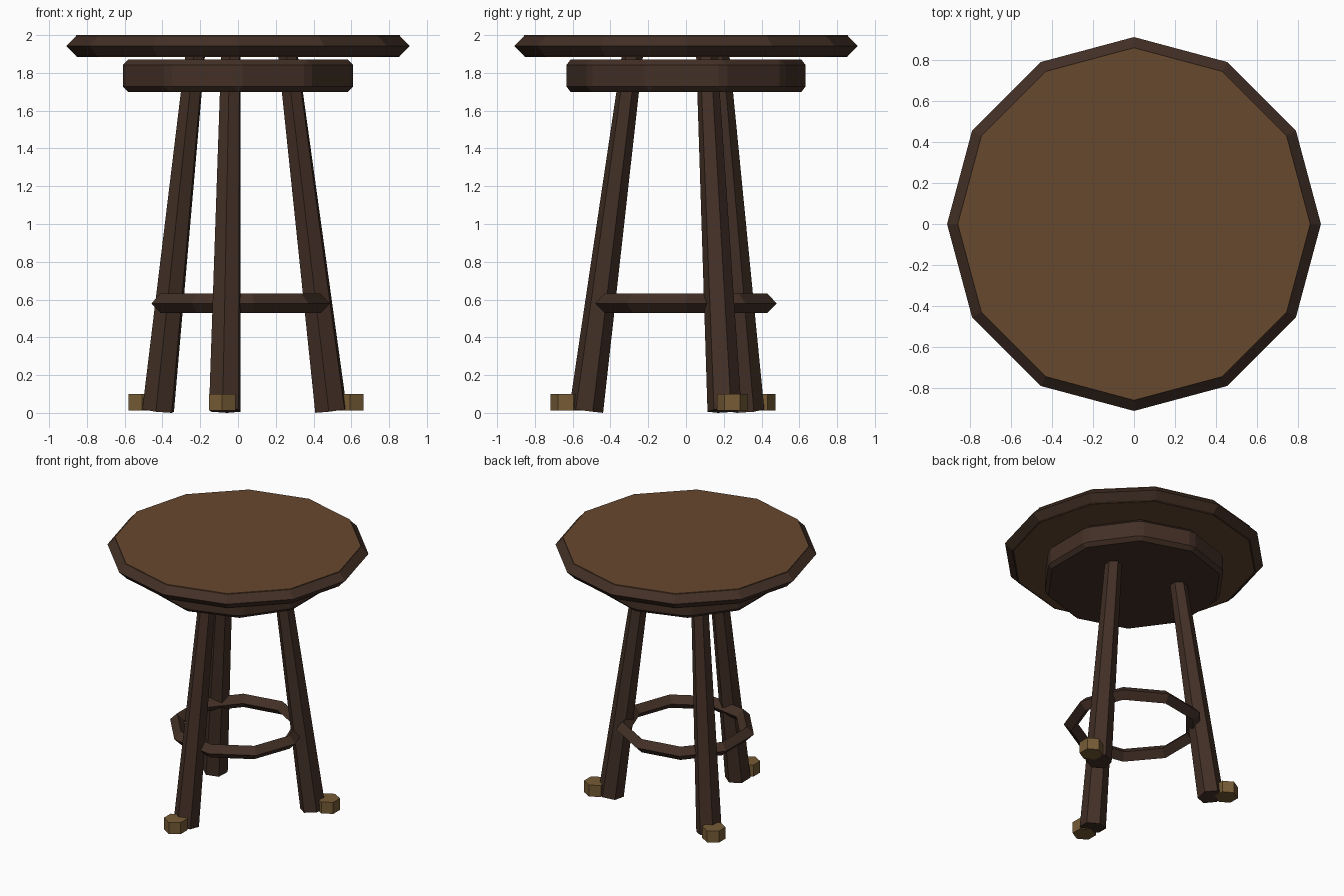
import bpy, math
from mathutils import Vector, Matrix

if "Cube" in bpy.data.objects:
    bpy.data.objects.remove(bpy.data.objects["Cube"])


def material(name, rgb):
    m = bpy.data.materials.new(name)
    m.diffuse_color = (*rgb, 1)
    m.use_nodes = True
    m.node_tree.nodes["Principled BSDF"].inputs["Base Color"].default_value = m.diffuse_color
    return m


DARK = material("dark_wood", (0.055, 0.029, 0.019))
TOP = material("top_wood", (0.135, 0.065, 0.028))
BRASS = material("aged_brass", (0.18, 0.105, 0.036))


def finish(name, mat):
    ob = bpy.context.object
    ob.name = name
    ob.data.materials.append(mat)
    return ob


def prism(name, mat, sides, radius, z0, z1, x=0, y=0):
    bpy.ops.mesh.primitive_cylinder_add(vertices=sides, radius=radius, depth=z1 - z0,
                                        location=(x, y, (z0 + z1) / 2))
    return finish(name, mat)


def hoop(name, mat, sides, major, minor, z):
    bpy.ops.mesh.primitive_torus_add(major_segments=sides, minor_segments=4,
                                     major_radius=major, minor_radius=minor,
                                     location=(0, 0, z))
    return finish(name, mat)


# Twelve-sided top with a dark diamond-section rim
prism("table_top", TOP, 12, 0.858, 1.887, 2.0)
hoop("top_rim", DARK, 12, 0.852, 0.058, 1.942)

# Ten-sided apron with chamfered edges
apron = prism("apron", DARK, 10, 0.64, 1.70, 1.87)
bevel = apron.modifiers.new("chamfer", "BEVEL")
bevel.width = 0.027
bevel.segments = 1
bevel.limit_method = 'ANGLE'

# Nine-sided foot ring
hoop("foot_ring", DARK, 9, 0.437, 0.051, 0.58)

# Three splayed, tapered legs, each with a small brass foot
for i in range(3):
    a = math.radians(22.5 + 120 * i)
    out = Vector((math.cos(a), math.sin(a), 0))
    foot = out * 0.533 + Vector((0, 0, 0.012))
    head = out * 0.285 + Vector((0, 0, 1.90))
    axis = head - foot
    bpy.ops.mesh.primitive_cone_add(vertices=6, radius1=0.091, radius2=0.056,
                                    depth=axis.length)
    leg = finish(f"leg_{i + 1}", DARK)
    lean = Vector((0, 0, 1)).rotation_difference(axis.normalized()).to_matrix().to_4x4()
    spin = Matrix.Rotation(a - math.pi / 2, 4, 'Z')
    leg.matrix_world = Matrix.Translation((foot + head) / 2) @ lean @ spin
    p = out * 0.642
    prism(f"brass_foot_{i + 1}", BRASS, 6, 0.082, 0.012, 0.10, p.x, p.y)
